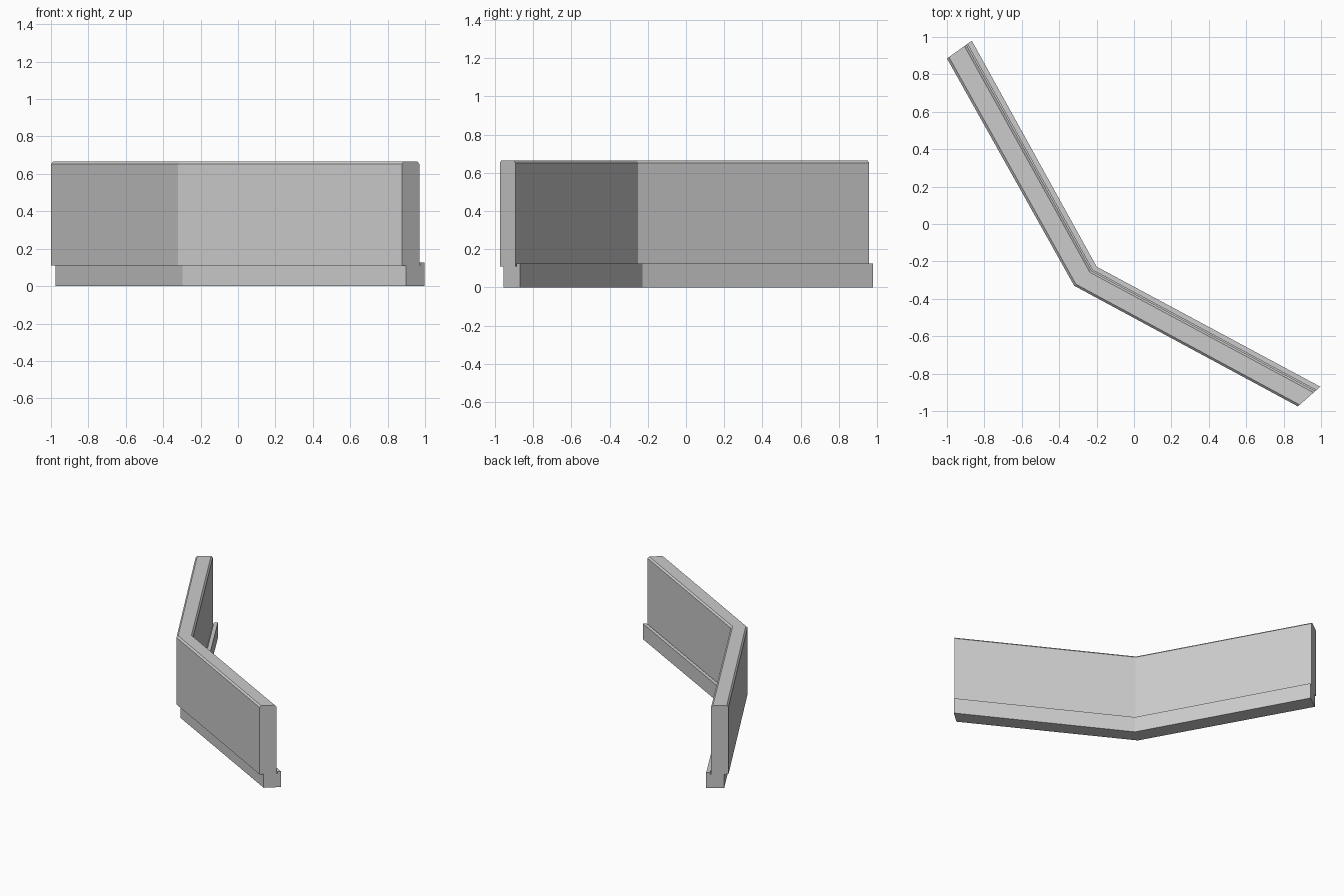
import bpy
import bmesh
from mathutils import Vector

cube = bpy.data.objects.get("Cube")
if cube:
    bpy.data.objects.remove(cube, do_unlink=True)

# One plain material
grey = bpy.data.materials.new("light_grey")
grey.use_nodes = True
colour = (0.6, 0.6, 0.6, 1)
grey.diffuse_color = colour
grey.node_tree.nodes["Principled BSDF"].inputs["Base Color"].default_value = colour

# Plan stations: outer edge and inner edge at each end and at the bend
stations = [
    (Vector((-1.0, 0.885)), Vector((-0.867, 0.98))),
    (Vector((-0.32, -0.33)), Vector((-0.2, -0.228))),
    (Vector((0.876, -0.975)), Vector((0.996, -0.87))),
]

# Cross-section: fraction from outer to inner edge, height
profile = [
    (0.19, 0), (1, 0), (1, 0.125), (0.82, 0.125), (0.82, 0.11), (0.78, 0.11),
    (0.78, 0.652), (0.7, 0.665), (0.08, 0.665), (0, 0.652), (0, 0.11), (0.19, 0.11),
]


def sweep(name):
    """Sweep the cross-section through the mitred stations."""
    bm = bmesh.new()
    rings = []
    for outer, inner in stations:
        rings.append([bm.verts.new((*outer.lerp(inner, t), z)) for t, z in profile])
    n = len(profile)
    for a, b in zip(rings, rings[1:]):
        for i in range(n):
            j = (i + 1) % n
            bm.faces.new((a[i], a[j], b[j], b[i]))
    bm.faces.new(rings[0])
    bm.faces.new(rings[-1])
    bmesh.ops.recalc_face_normals(bm, faces=bm.faces)
    mesh = bpy.data.meshes.new(name)
    bm.to_mesh(mesh)
    bm.free()
    mesh.materials.append(grey)
    obj = bpy.data.objects.new(name, mesh)
    bpy.context.collection.objects.link(obj)
    return obj


sweep("bent_wall_panel")
